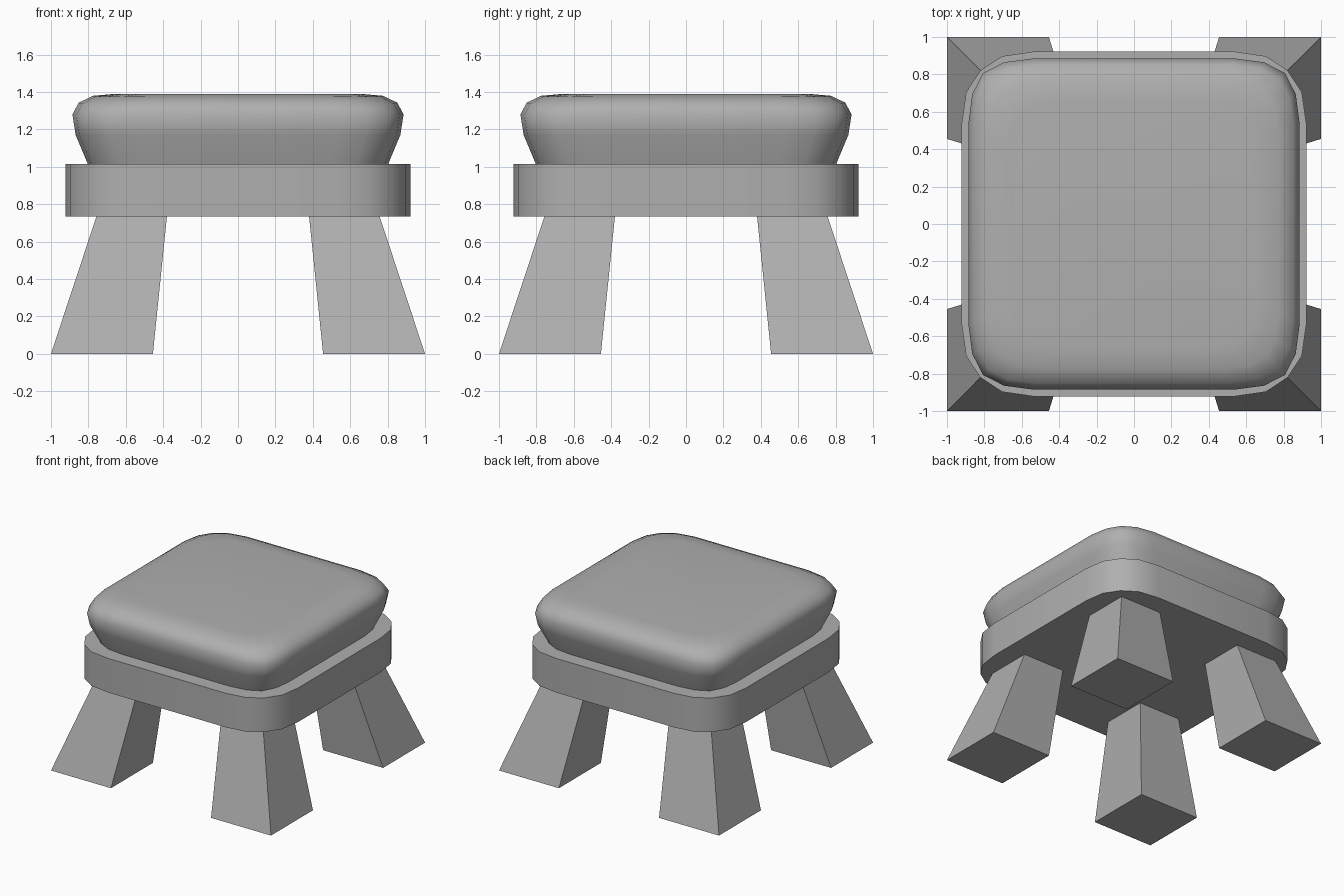
import bpy, bmesh

if "Cube" in bpy.data.objects:
    bpy.data.objects.remove(bpy.data.objects["Cube"])

# Quarter corners of the rounded-square outlines, as fractions of the half width
FRAME = [(1, .58), (.973, .765), (.89, .89), (.765, .973), (.58, 1)]
CUSHION = [(1, .61), (.977, .785), (.912, .912), (.785, .977), (.61, 1)]

grey = bpy.data.materials.new("mid_grey")
grey.diffuse_color = (.43, .43, .43, 1)
grey.use_nodes = True
grey.node_tree.nodes["Principled BSDF"].inputs["Base Color"].default_value = grey.diffuse_color


def outline(half, quarter):
    pts = []
    for sx, sy, flip in ((1, 1, 0), (-1, 1, 1), (-1, -1, 0), (1, -1, 1)):
        corner = quarter[::-1] if flip else quarter
        pts += [(sx * x * half, sy * y * half) for x, y in corner]
    return pts


def loft(name, rings, smooth=None):
    """Join equal-length rings of 3D points into a capped solid."""
    bm = bmesh.new()
    loops = [[bm.verts.new(p) for p in ring] for ring in rings]
    n = len(loops[0])
    for a, b in zip(loops, loops[1:]):
        for i in range(n):
            j = (i + 1) % n
            bm.faces.new((a[i], a[j], b[j], b[i]))
    bm.faces.new(loops[0][::-1])
    bm.faces.new(loops[-1])
    bmesh.ops.recalc_face_normals(bm, faces=bm.faces)
    mesh = bpy.data.meshes.new(name)
    bm.to_mesh(mesh)
    bm.free()
    mesh.materials.append(grey)
    ob = bpy.data.objects.new(name, mesh)
    bpy.context.collection.objects.link(ob)
    if smooth:
        bpy.ops.object.select_all(action='DESELECT')
        ob.select_set(True)
        bpy.context.view_layer.objects.active = ob
        bpy.ops.object.shade_smooth_by_angle(angle=smooth)
    return ob


# Seat frame: rounded slab
loft("seat_frame", [[(x, y, z) for x, y in outline(.922, FRAME)]
                    for z in (.735, 1.015)], .7)

# Cushion: narrow base, bulging side, rolled top edge; corners dip slightly
PROFILE = [(.80, 1.0, 0), (.805, 1.02, 0), (.868, 1.17, 0), (.885, 1.28, .01),
           (.852, 1.343, .01), (.775, 1.38, .005), (.66, 1.39, 0)]
DIP = [0, .5, 1, .5, 0] * 4
loft("cushion", [[(x, y, z - dip * d) for (x, y), d in zip(outline(h, CUSHION), DIP)]
                 for h, z, dip in PROFILE], 1.2)

# Four splayed, tapered square legs
for side, sx in (("left", -1), ("right", 1)):
    for end, sy in (("front", -1), ("back", 1)):
        loft(f"{end}_{side}_leg",
             [[(sx * x, sy * y, z) for x, y in ((a, a), (b, a), (b, b), (a, b))]
              for a, b, z in ((.455, 1, 0), (.38, .757, .735))])
